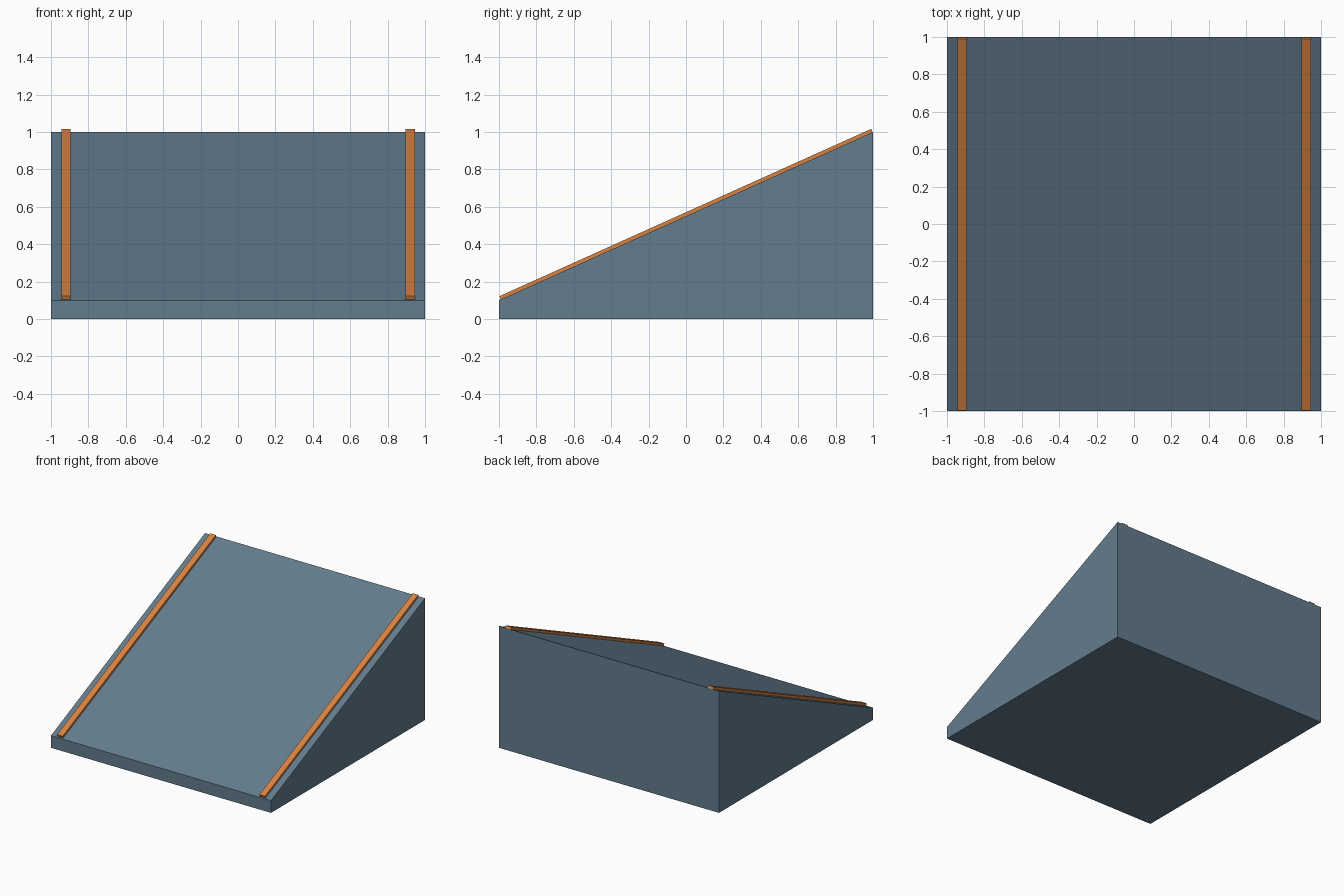
import bpy
import bmesh
import math
from mathutils import Matrix

default = bpy.data.objects.get("Cube")
if default:
    bpy.data.objects.remove(default, do_unlink=True)

LOW, HIGH = 0.1, 1.0
SLOPE = math.atan2(HIGH - LOW, 2)


def make_material(name, color):
    mat = bpy.data.materials.new(name)
    mat.use_nodes = True
    mat.diffuse_color = color
    mat.node_tree.nodes["Principled BSDF"].inputs["Base Color"].default_value = color
    return mat


def add_object(name, bm, mat):
    bmesh.ops.recalc_face_normals(bm, faces=bm.faces)
    mesh = bpy.data.meshes.new(name)
    bm.to_mesh(mesh)
    bm.free()
    mesh.materials.append(mat)
    obj = bpy.data.objects.new(name, mesh)
    bpy.context.collection.objects.link(obj)
    return obj


slate = make_material("slate blue", (0.125, 0.202, 0.27, 1))
orange = make_material("orange", (0.69, 0.223, 0.053, 1))

# Ramp body: side profile extruded across the width
bm = bmesh.new()
profile = [(-1, 0), (1, 0), (1, HIGH), (-1, LOW)]
side = bm.faces.new([bm.verts.new((-1, y, z)) for y, z in profile])
extruded = bmesh.ops.extrude_face_region(bm, geom=[side])["geom"]
bmesh.ops.translate(bm, vec=(2, 0, 0),
                    verts=[v for v in extruded if isinstance(v, bmesh.types.BMVert)])
add_object("ramp_body", bm, slate)

# Edge rails: thin bars lying along the slope
for name, sign in (("left_rail", 1), ("right_rail", -1)):
    bm = bmesh.new()
    bmesh.ops.create_cube(bm, size=1, matrix=Matrix.Diagonal((0.05, 2.18, 0.02, 1)))
    rail = add_object(name, bm, orange)
    rail.location = (sign * 0.92, 0, (LOW + HIGH) / 2 + 0.01)
    rail.rotation_euler.x = SLOPE
